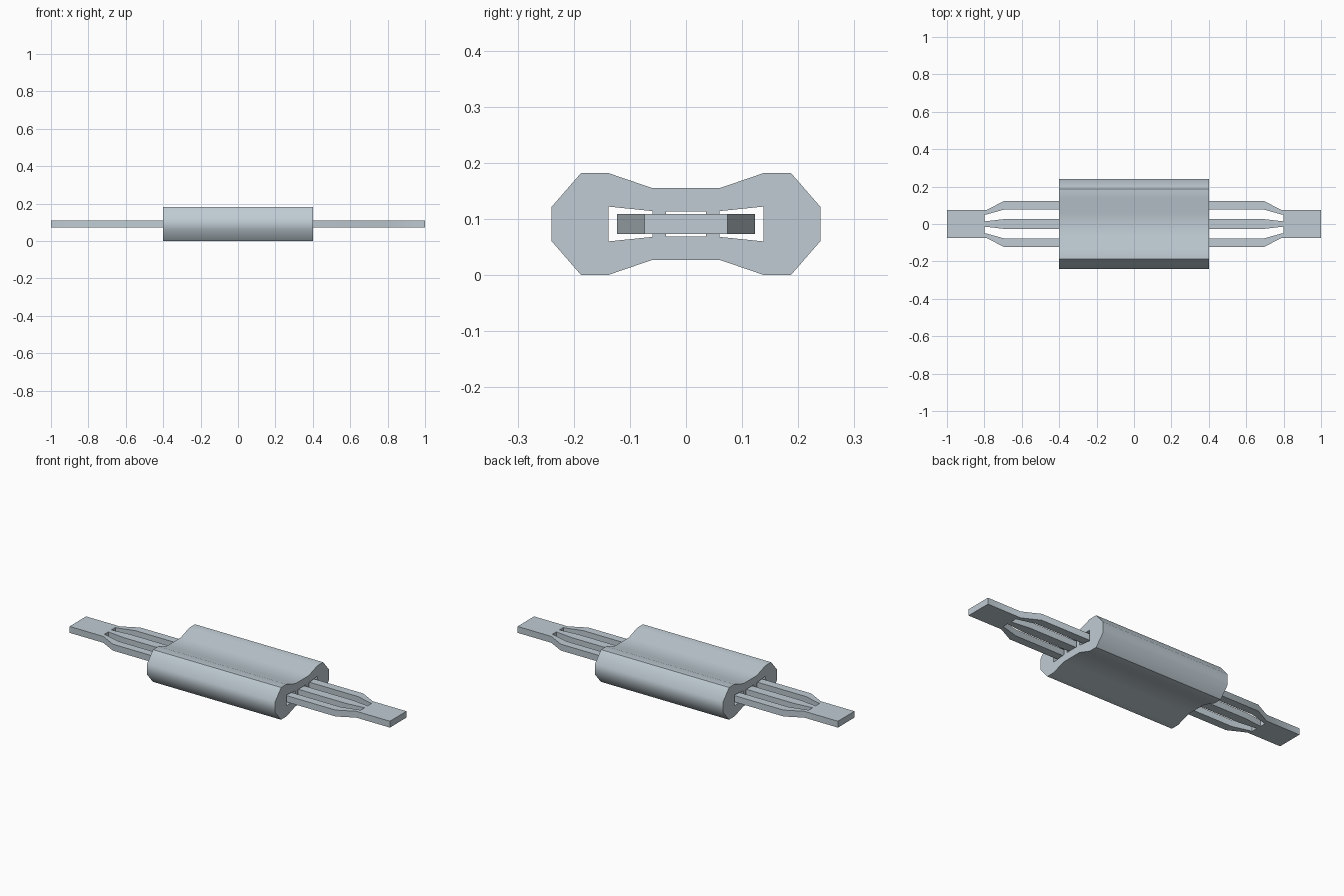
import bpy
import bmesh
from math import radians
from mathutils import Matrix

cube = bpy.data.objects.get("Cube")
if cube:
    bpy.data.objects.remove(cube, do_unlink=True)

MID_Z = 0.091  # height of the horizontal symmetry plane

steel = bpy.data.materials.new("blue_grey")
steel.use_nodes = True
colour = (0.52, 0.60, 0.65, 1.0)
steel.diffuse_color = colour
steel.node_tree.nodes["Principled BSDF"].inputs["Base Color"].default_value = colour


def four_way(quarter):
    """Closed outline from a quarter that runs from the x side to the y side."""
    top = quarter + [(-x, y) for x, y in reversed(quarter)]
    return top + [(x, -y) for x, y in reversed(top)]


def flip_x(loop):
    return [(-x, y) for x, y in loop]


def flip_y(loop):
    return [(x, -y) for x, y in loop]


def extrude_outline(name, loops, half_depth, matrix):
    """Solid from an outline followed by its holes, extruded both ways."""
    curve = bpy.data.curves.new(name + "_outline", "CURVE")
    curve.dimensions = "2D"
    curve.fill_mode = "BOTH"
    curve.extrude = half_depth
    for loop in loops:
        spline = curve.splines.new("POLY")
        spline.points.add(len(loop) - 1)
        for point, (x, y) in zip(spline.points, loop):
            point.co = (x, y, 0, 1)
        spline.use_cyclic_u = True
    helper = bpy.data.objects.new(name + "_outline", curve)
    bpy.context.collection.objects.link(helper)
    depsgraph = bpy.context.evaluated_depsgraph_get()
    mesh = bpy.data.meshes.new_from_object(helper.evaluated_get(depsgraph))
    bpy.data.objects.remove(helper, do_unlink=True)

    bm = bmesh.new()
    bm.from_mesh(mesh)
    bmesh.ops.remove_doubles(bm, verts=bm.verts, dist=0.0001)
    bm.transform(matrix)
    bmesh.ops.recalc_face_normals(bm, faces=bm.faces)
    bm.to_mesh(mesh)
    bm.free()

    mesh.name = name
    mesh.materials.clear()
    mesh.materials.append(steel)
    obj = bpy.data.objects.new(name, mesh)
    bpy.context.collection.objects.link(obj)
    bpy.ops.object.select_all(action="DESELECT")
    obj.select_set(True)
    bpy.context.view_layer.objects.active = obj
    bpy.ops.object.shade_smooth_by_angle(angle=radians(45))
    return obj


# Waisted sleeve with three channels, its profile drawn in the y-z plane
sleeve = four_way([(0.24, 0.03), (0.187, 0.091), (0.139, 0.091), (0.06, 0.064)])
side_channel = [(0.06, -0.023), (0.138, -0.031), (0.138, 0.031), (0.06, 0.023)]
middle_channel = four_way([(0.036, 0.022)])
along_x = Matrix(((0, 0, 1, 0), (1, 0, 0, 0), (0, 1, 0, MID_Z), (0, 0, 0, 1)))
extrude_outline("sleeve", [sleeve, side_channel, flip_x(side_channel), middle_channel],
                0.4, along_x)

# Flat strap split into three bars by two tapered slots
strap = four_way([(1.0, 0.074), (0.79, 0.074), (0.695, 0.123)])
slot_end = [(0.695, 0.026), (0.8, 0.014), (0.8, 0.05), (0.785, 0.052), (0.695, 0.077)]
slot = slot_end + flip_x(slot_end)[::-1]
extrude_outline("slotted_strap", [strap, slot, flip_y(slot)],
                0.018, Matrix.Translation((0, 0, MID_Z)))
